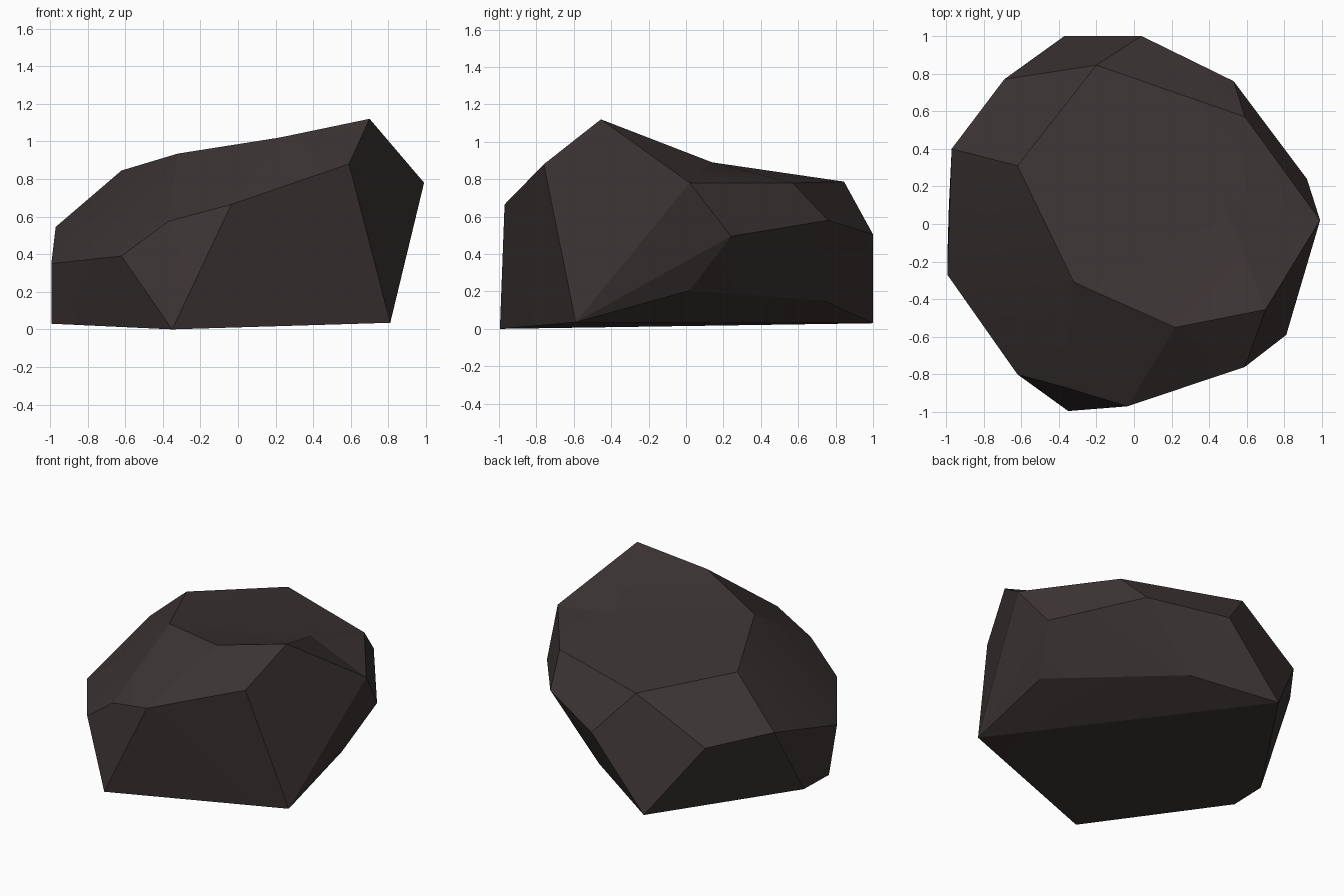
import bpy, bmesh, math

if "Cube" in bpy.data.objects:
    bpy.data.objects.remove(bpy.data.objects["Cube"])

# corner points of the boulder: rim of the top, shoulder, foot
rim = [(-.62, .31, .845), (-.32, -.31, .935), (.22, -.55, 1.02), (.70, -.455, 1.12),
       (.99, .02, .78), (.59, .57, .78), (.28, .605, .86), (-.20, .845, .787)]
shoulder = [(.59, -.76, .88), (-.035, -.97, .665), (-.37, -.868, .575), (-.62, -.80, .39),
            (-.993, -.27, .35), (-.97, .40, .545), (-.69, .77, .50), (.04, 1.0, .505),
            (.53, .76, .58), (.92, .24, .495)]
foot = [(.81, -.59, .035), (-.35, -.995, 0), (-.993, -.18, .03), (-.985, .09, .03),
        (-.37, 1.0, .03), (.16, .74, .15), (.80, .02, .205)]

# faceted body wrapped around the points
bm = bmesh.new()
rim_verts = [bm.verts.new(p) for p in rim]
for p in shoulder + foot:
    bm.verts.new(p)
bmesh.ops.convex_hull(bm, input=bm.verts[:])

# dent the top: swap the flat cap for a fan around a lowered point
rim_set = set(rim_verts)
cap = [f for f in bm.faces if all(v in rim_set for v in f.verts)]
bmesh.ops.delete(bm, geom=cap, context='FACES_ONLY')
bmesh.ops.delete(bm, geom=[e for e in bm.edges if not e.link_faces], context='EDGES')
dent = bm.verts.new((.47, .14, .89))
for e in [e for e in bm.edges if len(e.link_faces) == 1]:
    bm.faces.new((e.verts[0], e.verts[1], dent))
bmesh.ops.recalc_face_normals(bm, faces=bm.faces[:])

mesh = bpy.data.meshes.new("boulder")
bm.to_mesh(mesh)
bm.free()
rock = bpy.data.objects.new("boulder", mesh)
bpy.context.collection.objects.link(rock)

# dark stone colour
stone = bpy.data.materials.new("dark_stone")
stone.diffuse_color = (.045, .034, .034, 1)
stone.use_nodes = True
stone.node_tree.nodes["Principled BSDF"].inputs["Base Color"].default_value = stone.diffuse_color
mesh.materials.append(stone)

# soften only the faint folds
bpy.context.view_layer.objects.active = rock
rock.select_set(True)
bpy.ops.object.shade_smooth_by_angle(angle=math.radians(15))
